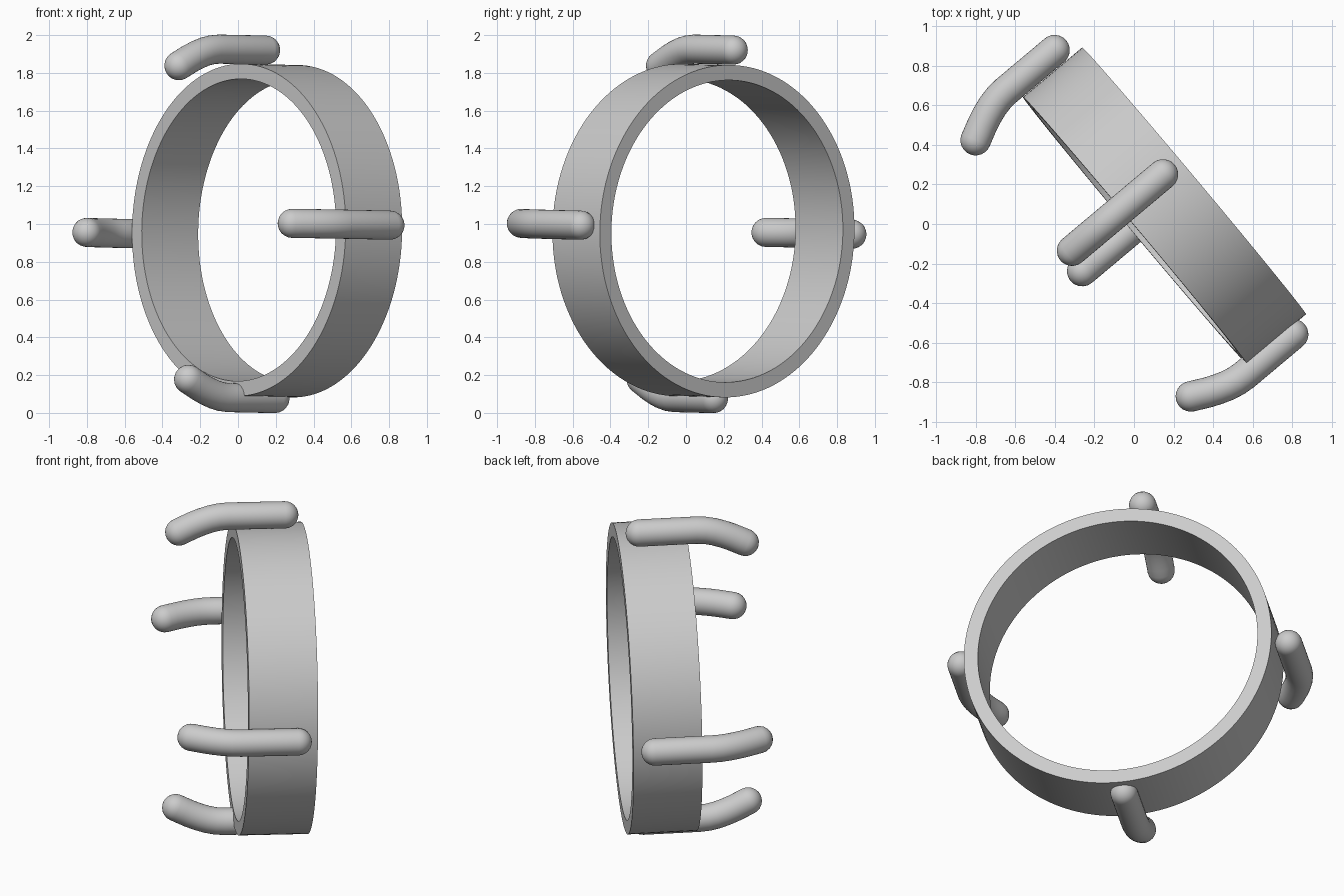
import bpy, bmesh
from math import sin, cos, pi, radians
from mathutils import Matrix, Vector

if "Cube" in bpy.data.objects:
    bpy.data.objects.remove(bpy.data.objects["Cube"])

# Local frame: X = ring axis (towards the bent prong tips), Z = nearly up
FRAME = (Matrix.Translation((0.154, 0.0925, 0.965))
         @ Matrix.Rotation(radians(220), 4, 'Z')
         @ Matrix.Rotation(radians(-0.93), 4, 'Y'))
R = 0.077  # prong radius


def make_object(name, bm, angle):
    bmesh.ops.recalc_face_normals(bm, faces=bm.faces[:])
    mesh = bpy.data.meshes.new(name)
    bm.to_mesh(mesh)
    bm.free()
    ob = bpy.data.objects.new(name, mesh)
    ob.matrix_world = FRAME
    bpy.context.collection.objects.link(ob)
    bpy.ops.object.select_all(action='DESELECT')
    bpy.context.view_layer.objects.active = ob
    ob.select_set(True)
    bpy.ops.object.shade_smooth_by_angle(angle=radians(angle))
    return ob


def bridge(bm, a, b):
    n = len(a)
    for i in range(n):
        bm.faces.new((a[i], a[(i + 1) % n], b[(i + 1) % n], b[i]))


# Ring band: rectangular section revolved about the local X axis
def make_ring():
    bm = bmesh.new()
    n = 128
    loops = []
    for x, r in ((-0.195, 0.88), (0.195, 0.88), (0.195, 0.80), (-0.195, 0.80)):
        loops.append([bm.verts.new((x, r * cos(2 * pi * i / n), r * sin(2 * pi * i / n)))
                      for i in range(n)])
    for k in range(4):
        bridge(bm, loops[k], loops[(k + 1) % 4])
    make_object("ring_band", bm, 30)


# Prong: round rod with hemispherical ends, tip bent towards the ring centre
PATH = [(0, 0), (0.32, 0), (0.37, 0.004), (0.42, 0.015), (0.47, 0.032),
        (0.52, 0.053), (0.56, 0.073), (0.598, 0.092)]


def make_prong(name, start, inward):
    start, inward = Vector(start), Vector(inward)
    axis = Vector((1, 0, 0))
    side = axis.cross(inward)
    pts = [start + axis * a + inward * d for a, d in PATH]
    tangents = [(pts[min(i + 1, len(pts) - 1)] - pts[max(i - 1, 0)]).normalized()
                for i in range(len(pts))]
    tangents[1] = (tangents[0] * 3 + tangents[2]).normalized()
    caps = [radians(a) for a in (15, 30, 45, 60, 75)]
    stations = [(pts[0] - tangents[0] * R * cos(a), tangents[0], R * sin(a)) for a in caps]
    stations += [(p, t, R) for p, t in zip(pts, tangents)]
    stations += [(pts[-1] + tangents[-1] * R * cos(a), tangents[-1], R * sin(a))
                 for a in reversed(caps)]
    bm = bmesh.new()
    n = 32
    loops = []
    for p, t, r in stations:
        across = side.cross(t)
        loops.append([bm.verts.new(p + (side * cos(2 * pi * i / n) + across * sin(2 * pi * i / n)) * r)
                      for i in range(n)])
    for a, b in zip(loops, loops[1:]):
        bridge(bm, a, b)
    for loop, pole in ((loops[0], pts[0] - tangents[0] * R),
                       (loops[-1], pts[-1] + tangents[-1] * R)):
        v = bm.verts.new(pole)
        for i in range(n):
            bm.faces.new((loop[i], loop[(i + 1) % n], v))
    make_object(name, bm, 40)


make_ring()
make_prong("top_prong", (-0.08, -0.126, 0.957), (0, 0, -1))
make_prong("bottom_prong", (-0.08, -0.014, -0.888), (0, 0, 1))
make_prong("left_prong", (-0.08, -0.959, -0.018), (0, 1, 0))
make_prong("right_prong", (-0.08, 0.916, 0.030), (0, -1, 0))
